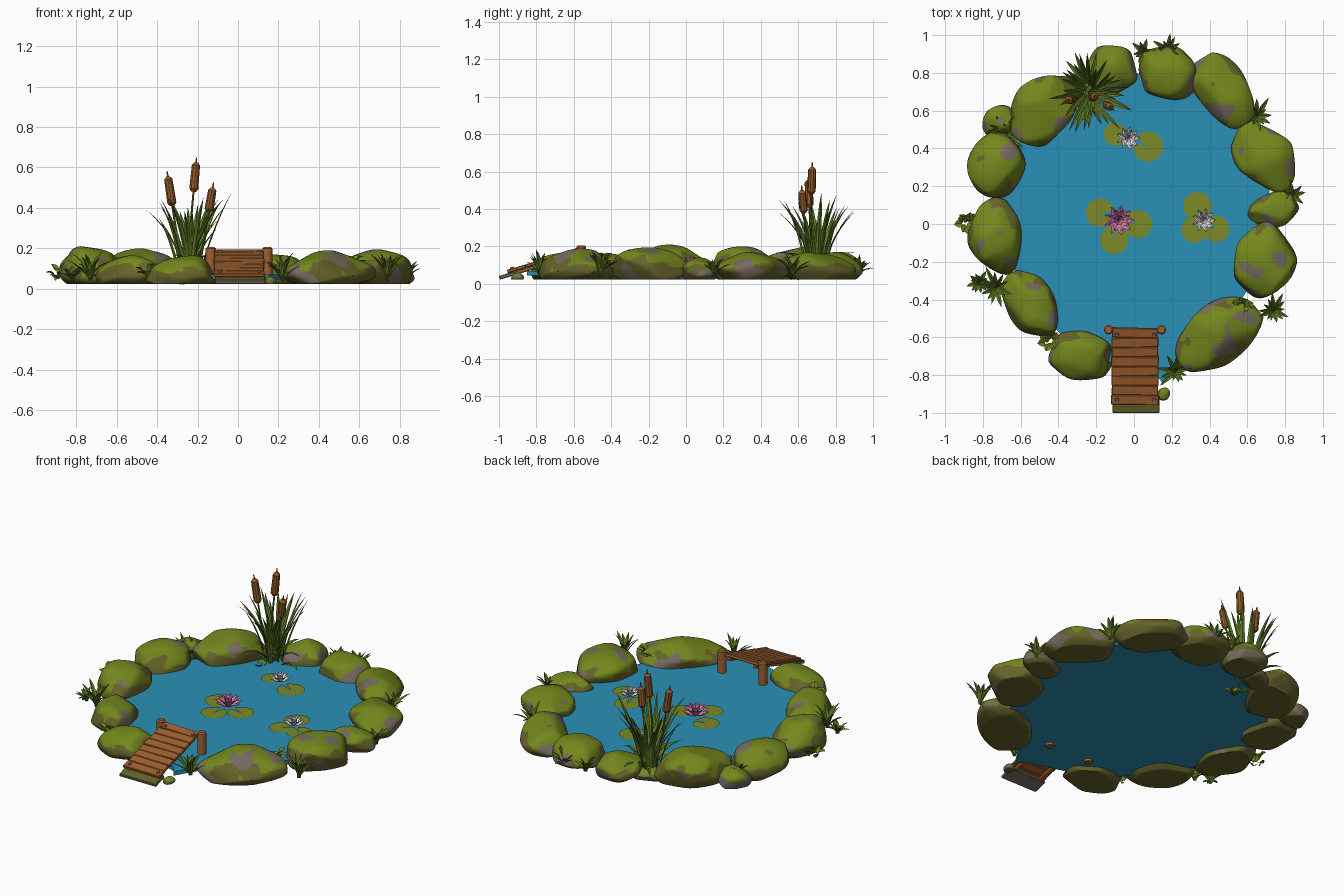
import bpy, bmesh, math, random
from mathutils import Vector, Matrix, noise

random.seed(4)
if "Cube" in bpy.data.objects:
    bpy.data.objects.remove(bpy.data.objects["Cube"])


def material(name, hexa):
    m = bpy.data.materials.new(name)
    srgb = [int(hexa[i:i + 2], 16) / 255 for i in (0, 2, 4)]
    col = [((c + .055) / 1.055) ** 2.4 if c > .04 else c / 12.92 for c in srgb] + [1]
    m.use_nodes = True
    m.diffuse_color = col
    m.node_tree.nodes["Principled BSDF"].inputs["Base Color"].default_value = col
    return m


MOSS = material("moss green", "74871d")
OLIVE = material("dark olive moss", "66632a")
STONE = material("stone grey", "766a5f")
WATER = material("water blue", "2a90b6")
PAD = material("lily pad green", "7c8a28")
WOOD = material("plank brown", "a0602f")
HEAD = material("cattail brown", "935a28")
LEAF = material("leaf green", "5f7824")
PINK = material("petal pink", "dc7fae")
WHITE = material("petal white", "e4e4e6")


def finish(bm, name, *mats, smooth=True):
    me = bpy.data.meshes.new(name)
    bm.to_mesh(me)
    bm.free()
    for m in mats:
        me.materials.append(m)
    if smooth:
        me.shade_smooth()
        me.set_sharp_from_angle(angle=.6)
    ob = bpy.data.objects.new(name, me)
    bpy.context.collection.objects.link(ob)
    return ob


def rod(bm, a, b, r1, r2=None, sides=10):
    a, b = Vector(a), Vector(b)
    d = b - a
    mat = Matrix.Translation((a + b) / 2) @ d.to_track_quat('Z', 'Y').to_matrix().to_4x4()
    bmesh.ops.create_cone(bm, cap_ends=True, segments=sides, radius1=r1,
                          radius2=r1 if r2 is None else r2, depth=d.length, matrix=mat)


def blade(bm, base, az, length, lean, bend, width, fold=.2, steps=5, round_tip=False):
    """Curved, folded leaf that tapers to a tip."""
    out = Vector((math.cos(az), math.sin(az), 0))
    side = Vector((-out.y, out.x, 0))
    p, rows = Vector(base), []
    for i in range(steps + 1):
        t = i / steps
        ang = lean + bend * t
        up = Vector((0, 0, math.sin(ang))) - out * math.cos(ang)
        w = width * (math.sin(math.pi * (.12 + .88 * t)) if round_tip
                     else (.55 + 1.3 * t) * (1 - t) ** .8)
        w = max(w, .0005)
        rows.append([bm.verts.new(p + side * (s * w / 2) + up * (abs(s) * w * fold))
                     for s in (-1, 0, 1)])
        p = p + (out * math.sin(ang) + Vector((0, 0, math.cos(ang)))) * (length / steps)
    for r, q in zip(rows, rows[1:]):
        for k in (0, 1):
            bm.faces.new((r[k], q[k], q[k + 1], r[k + 1]))


# Mossy boulders: x, y, half length, half width, turn in degrees, top height
def boulder(x, y, a, b, turn, top, grey=0):
    bm = bmesh.new()
    bmesh.ops.create_icosphere(bm, subdivisions=5 if a > .1 else 3, radius=1)
    planes = [(Vector([random.gauss(0, 1) for _ in range(3)]).normalized(),
               random.uniform(.88, 1.08)) for _ in range(30)]
    for v in bm.verts:
        d = v.co.normalized()
        s = sum((max(0, d.dot(n)) / h) ** 14 for n, h in planes)
        v.co = d / max(s, .25) ** (1 / 14)
    ext = [max(abs(v.co[i]) for v in bm.verts) for i in range(3)]
    high = max(v.co.z for v in bm.verts)
    rot = Matrix.Rotation(math.radians(turn), 3, 'Z')
    mid = .022 + (top - .022) * .3
    for v in bm.verts:
        c = v.co
        z = mid + c.z / high * (top - mid) if c.z > 0 else mid + c.z * (mid - .022) * 1.7
        v.co = rot @ Vector((c.x / ext[0] * a, c.y / ext[1] * b, 0)) + Vector((x, y, max(z, .022)))
    bm.normal_update()
    for f in bm.faces:
        c = f.calc_center_median()
        n1 = noise.noise(c * 9 + Vector((0, 0, x * 7)))
        n2 = noise.noise(c * 13 + Vector((5, y * 7, 3)))
        height = (c.z - .022) / (top - .022)
        if f.normal.z > -.6 and n1 * .9 + (1 - height) * .32 + grey > .42:
            f.material_index = 2
        elif n2 * .7 + height + f.normal.z * .3 < .7:
            f.material_index = 1
    finish(bm, "boulder", MOSS, OLIVE, STONE)


for spec in [
    (-.11, .82, .135, .145, 0, .17), (.185, .80, .16, .145, 0, .17),
    (.475, .70, .215, .14, -55, .17), (.695, .36, .215, .155, -55, .17),
    (.745, .08, .145, .10, 10, .14), (.685, -.20, .215, .172, 70, .195),
    (.44, -.58, .26, .165, 40, .19), (-.285, -.695, .175, .135, -15, .165),
    (-.54, -.43, .205, .135, -55, .165), (-.73, -.07, .21, .153, 95, .21),
    (-.725, .30, .185, .16, 70, .20), (-.71, .55, .105, .085, 50, .13, .2),
    (-.48, .61, .225, .165, 40, .20), (-.27, .74, .10, .07, 30, .09),
    (.16, -.90, .035, .035, 0, .06)]:
    boulder(*spec)

# Pond water: thin slab reaching under the boulders
bm = bmesh.new()
shore = [(-.11, .80), (.185, .79), (.47, .70), (.69, .36), (.73, .08), (.69, -.2), (.46, -.58),
         (.27, -.66), (.155, -.85), (.12, -.80), (-.1, -.74), (-.28, -.69), (-.54, -.43),
         (-.72, -.07), (-.72, .3), (-.47, .61)]
face = bm.faces.new([bm.verts.new((x, y, .045)) for x, y in shore])
slab = bmesh.ops.extrude_face_region(bm, geom=[face])
bmesh.ops.translate(bm, vec=(0, 0, .025),
                    verts=[g for g in slab["geom"] if isinstance(g, bmesh.types.BMVert)])
bmesh.ops.recalc_face_normals(bm, faces=bm.faces)
finish(bm, "pond_water", WATER, smooth=False)

# Lily pads: discs with a small notch
bm = bmesh.new()
for x, y, r, notch in [(-.18, .06, .075, 0), (.02, 0, .075, 2.8), (-.105, -.085, .075, 1.5),
                       (-.1, .475, .06, 0), (.075, .41, .08, 2.7), (.335, .095, .075, 5),
                       (.32, -.03, .07, .8), (.435, -.025, .07, 2.4)]:
    rim = [(x + r * math.cos(notch + .15 + i * .2993), y + r * math.sin(notch + .15 + i * .2993))
           for i in range(21)]
    bm.faces.new([bm.verts.new((u, v, .074)) for u, v in [(x, y)] + rim])
finish(bm, "lily_pads", PAD, smooth=False)


# Water lilies: rings of upright to open petals
def lily(name, x, y, r, mat):
    bm = bmesh.new()
    for ring, (lean, size) in enumerate([(1.25, 1), (.9, .95), (.5, .8), (.15, .6)]):
        count = 9 - ring
        for i in range(count):
            blade(bm, (x, y, .078), (i + ring * .5) * math.tau / count, r * size, lean, -.25,
                  r * .42, round_tip=True)
    finish(bm, name, mat)


lily("pink_lily", -.08, .02, .09, PINK)
lily("white_lily_back", -.03, .455, .07, WHITE)
lily("white_lily_side", .37, .02, .07, WHITE)

# Sloping jetty: planks, side beams, bolts, mossy end board
LOW, TOP = Vector((.005, -.955, .066)), Vector((.005, -.55, .186))
slope = (TOP - LOW).normalized()
tilt = Matrix.Rotation(math.atan2(slope.z, slope.y), 4, 'X')


def box(bm, centre, size, rot=Matrix()):
    res = bmesh.ops.create_cube(bm, size=1, matrix=Matrix.Translation(centre) @ rot
                                @ Matrix.Diagonal((*size, 1)))
    edges = list({e for v in res["verts"] for e in v.link_edges})
    bmesh.ops.bevel(bm, geom=edges, offset=min(size) * .18, segments=1, affect='EDGES')


bm = bmesh.new()
pitch = (TOP - LOW).length / 8
for i in range(8):
    twist = Matrix.Rotation(random.uniform(-.025, .025), 4, 'Z')
    box(bm, LOW + slope * pitch * (i + .5), (.25 + random.uniform(-.01, .01), pitch * .98, .018),
        tilt @ twist)
finish(bm, "jetty_planks", WOOD, smooth=False)

bm = bmesh.new()
for sx in (-.09, .09):
    box(bm, (LOW + TOP) / 2 + Vector((sx, 0, -.02)), (.025, .42, .02), tilt)
finish(bm, "jetty_beams", WOOD, smooth=False)

bm = bmesh.new()
for t in (.5, 7.3):
    for sx in (-.095, .1):
        p = LOW + slope * pitch * t + Vector((sx, 0, .007))
        rod(bm, p, p + Vector((0, -.003, .009)), .012, .009)
finish(bm, "jetty_bolts", STONE)

bm = bmesh.new()
for sx in (-.135, .145):
    rod(bm, (sx, -.56, .03), (sx, -.56, .198), .025, .025, 12)
    rod(bm, (sx, -.56, .198), (sx, -.56, .205), .025, .018, 12)
finish(bm, "jetty_posts", WOOD)

bm = bmesh.new()
box(bm, (.01, -.955, .045), (.25, .09, .02), tilt)
bm.normal_update()
for f in bm.faces:
    f.material_index = 0 if f.normal.z > .5 else 1
finish(bm, "jetty_end_board", OLIVE, STONE, smooth=False)

# Cattails: bent stem, fat head and thin spike
stems, heads = bmesh.new(), bmesh.new()
for root, low, high in [((-.27, .70, .04), (-.325, .66, .41), (-.347, .655, .555)),
                        ((-.24, .70, .04), (-.22, .67, .48), (-.207, .675, .625)),
                        ((-.21, .69, .04), (-.145, .63, .38), (-.125, .62, .50))]:
    root, low, high = Vector(root), Vector(low), Vector(high)
    axis = (high - low).normalized()
    knee = low - axis * .16
    rod(stems, root, knee, .007, .006, 6)
    rod(stems, knee, low, .006, .005, 6)
    rod(heads, low, low + axis * .014, .012, .023)
    rod(heads, low + axis * .014, high - axis * .014, .023, .021)
    rod(heads, high - axis * .014, high, .021, .009)
    rod(heads, high, high + axis * .025, .005, .003, 6)
finish(stems, "cattail_stems", LEAF)
finish(heads, "cattail_heads", HEAD)

# Reed leaves around the cattails: tall inner blades and low drooping ones
bm = bmesh.new()
for i in range(38):
    az = i * 2.4
    base = (-.24 + .08 * math.cos(az) * random.random(), .70 + .07 * math.sin(az) * random.random(), .04)
    if i < 26:
        blade(bm, base, az, random.uniform(.3, .48), random.uniform(.02, .25),
              random.uniform(.25, .8), .04, steps=7)
    else:
        blade(bm, base, az, random.uniform(.18, .25), random.uniform(.35, .7), 1.4, .042, steps=6)
blade(bm, (-.25, .66, .04), -1.6, .12, 1.0, 1.2, .03)
finish(bm, "reed_leaves", LEAF)

# Grass tufts between the boulders: x, y, size
bm = bmesh.new()
for x, y, size in [(.05, .91, .09), (.18, .92, .11), (.65, .57, .12), (.84, .15, .10), (.74, -.46, .13),
                   (.22, -.78, .13), (-.73, -.34, .14), (-.68, .48, .13), (-.82, -.31, .08)]:
    for i in range(13):
        blade(bm, (x, y, .04), i * 2.4 + x, size * random.uniform(.8, 1.25),
              random.uniform(.1, .75), random.uniform(.4, 1.1), .036)
finish(bm, "grass_tufts", LEAF)

# Round-leaved plants
bm = bmesh.new()
for x, y, z in [(.57, -.44, .13), (-.44, -.62, .08), (-.88, .01, .08), (-.26, .58, .05)]:
    for i in range(12):
        az, r = i * 2.4, .035 * random.random()
        blade(bm, (x + r * math.cos(az), y + r * math.sin(az), z + random.uniform(-.04, .01)), az,
              .045, random.uniform(.3, 1.0), .9, .042, round_tip=True)
finish(bm, "round_leaf_plants", MOSS)
